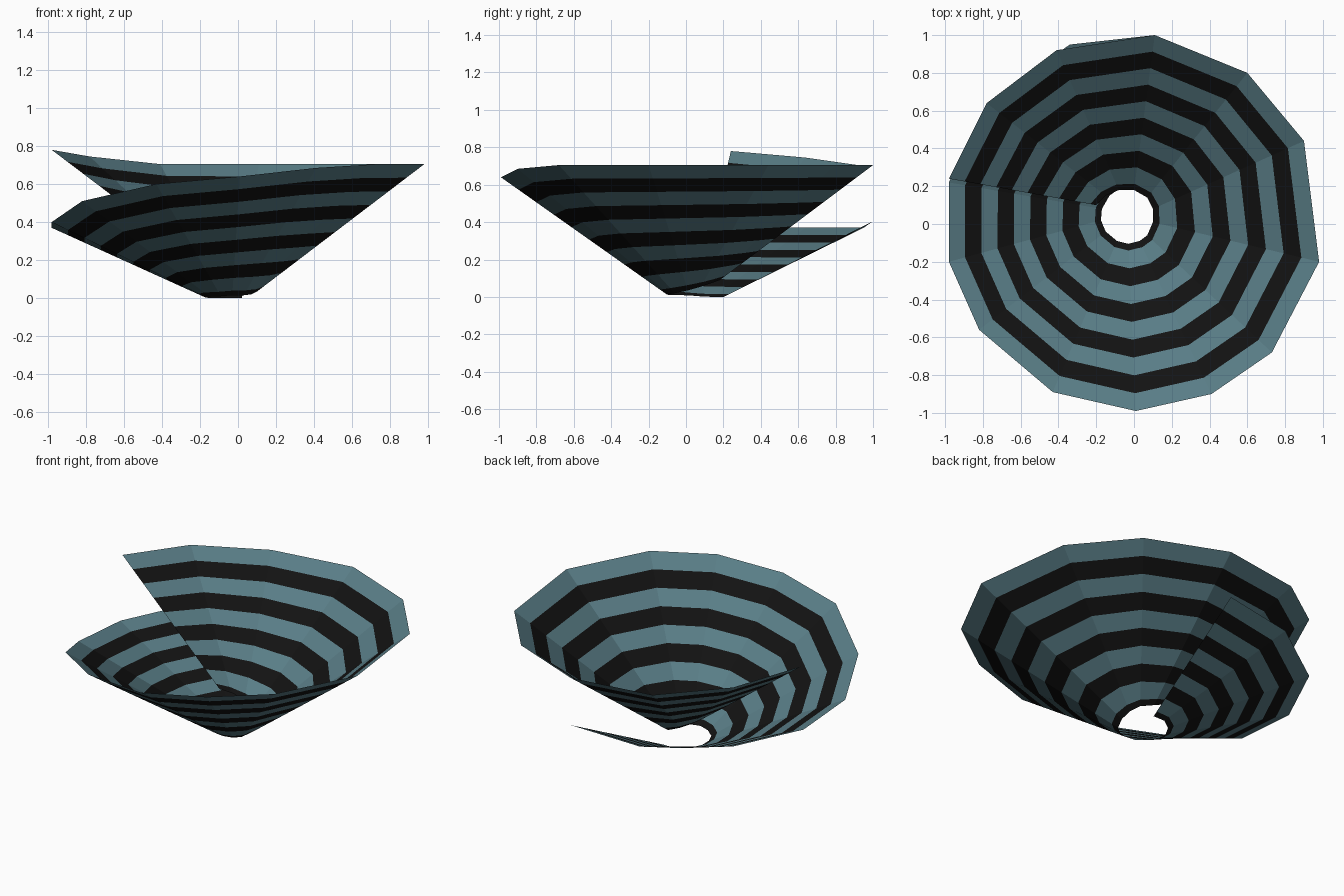
import bpy, bmesh
from mathutils import Vector

if "Cube" in bpy.data.objects:
    bpy.data.objects.remove(bpy.data.objects["Cube"])

# Rim and throat paths of one sheet that winds 1 1/3 turns, lower end first
rim = [(.11, 1, .405), (-.34, .95, .37), (-.78, .64, .37), (-.98, .22, .37),
       (-.98, -.2, .40), (-.82, -.56, .51), (-.43, -.89, .60), (.01, -.99, .64),
       (.41, -.9, .685), (.73, -.68, .705), (.98, -.2, .705), (.9, .44, .705),
       (.6, .8, .705), (.11, 1, .705), (-.41, .92, .705), (-.78, .64, .745),
       (-.98, .24, .78)]
throat = [(.02, .2, 0), (-.06, .2, 0), (-.13, .15, 0), (-.17, .08, .003),
          (-.175, .02, .008), (-.15, -.04, .01), (-.09, -.09, .01), (-.03, -.105, .015),
          (.03, -.09, .015), (.07, -.06, .02), (.1, .01, .035), (.1, .08, .055),
          (.07, .14, .075), (0, .18, .09), (-.08, .18, .125), (-.15, .15, .16),
          (-.2, .1, .19)]

# Nine even stripes and a narrow one at the throat
steps = [i * .1067 for i in range(10)] + [1]


def material(name, color):
    m = bpy.data.materials.new(name)
    m.diffuse_color = (*color, 1)
    m.use_nodes = True
    m.node_tree.nodes["Principled BSDF"].inputs["Base Color"].default_value = m.diffuse_color
    return m


bm = bmesh.new()
columns = [[bm.verts.new(Vector(a).lerp(Vector(b), t)) for t in steps]
           for a, b in zip(rim, throat)]
for left, right in zip(columns, columns[1:]):
    for i in range(len(steps) - 1):
        face = bm.faces.new((left[i], right[i], right[i + 1], left[i + 1]))
        face.material_index = i % 2   # alternating stripes
bm.normal_update()

mesh = bpy.data.meshes.new("spiral_cone")
bm.to_mesh(mesh)
bm.free()
mesh.materials.append(material("muted teal", (.1, .205, .24)))
mesh.materials.append(material("near black", (.006, .006, .006)))
bpy.context.collection.objects.link(bpy.data.objects.new("spiral_cone", mesh))
